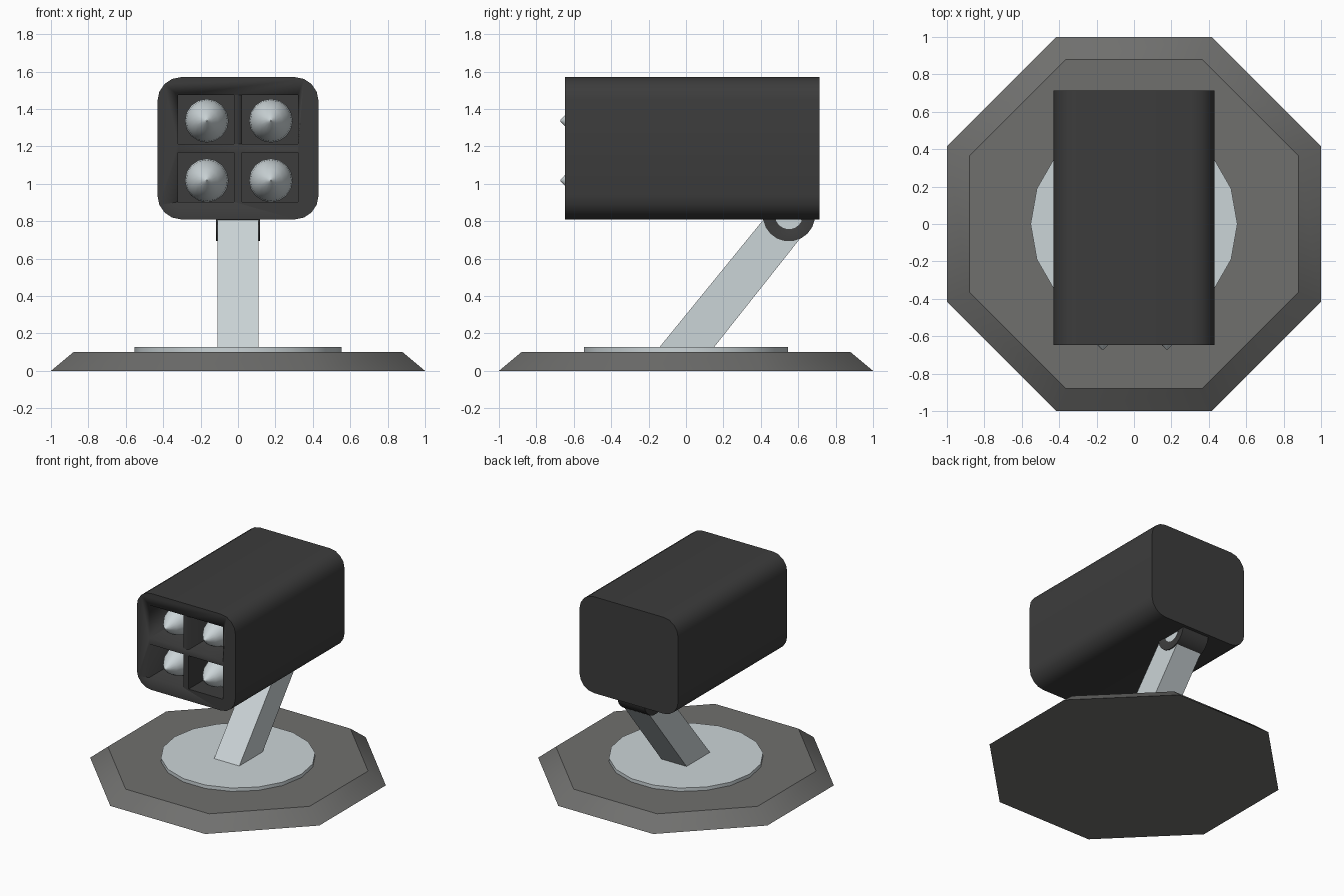
import bpy, bmesh
from math import pi, cos, sin, tan, radians

if "Cube" in bpy.data.objects:
    bpy.data.objects.remove(bpy.data.objects["Cube"])


def material(name, r, g, b):
    m = bpy.data.materials.new(name)
    m.diffuse_color = (r, g, b, 1)
    m.use_nodes = True
    m.node_tree.nodes["Principled BSDF"].inputs["Base Color"].default_value = m.diffuse_color
    return m


DARK = material("dark", 0.045, 0.045, 0.045)
MID = material("mid_grey", 0.16, 0.16, 0.155)
LIGHT = material("light", 0.60, 0.66, 0.68)


def loft(name, rings, mat, angle=35):
    """Join equal-length rings of points into a capped solid."""
    bm = bmesh.new()
    loops = [[bm.verts.new(p) for p in ring] for ring in rings]
    n = len(loops[0])
    for a, b in zip(loops, loops[1:]):
        for i in range(n):
            j = (i + 1) % n
            bm.faces.new((a[i], a[j], b[j], b[i]))
    bm.faces.new(loops[0])
    bm.faces.new(loops[-1])
    bmesh.ops.recalc_face_normals(bm, faces=bm.faces)
    me = bpy.data.meshes.new(name)
    bm.to_mesh(me)
    bm.free()
    ob = bpy.data.objects.new(name, me)
    bpy.context.collection.objects.link(ob)
    if mat:
        me.materials.append(mat)
    bpy.ops.object.select_all(action='DESELECT')
    ob.select_set(True)
    bpy.context.view_layer.objects.active = ob
    bpy.ops.object.shade_smooth_by_angle(angle=radians(angle))
    return ob


def circle(r, n, start=0.0):
    return [(r * cos(start + 2 * pi * i / n), r * sin(start + 2 * pi * i / n)) for i in range(n)]


# Octagonal base plate with sloped rim
K = 1 / cos(pi / 8)
loft("base_plate", [[(x, y, z) for x, y in circle(r * K, 8, pi / 8)]
                    for r, z in ((1.0, 0.0), (0.88, 0.1))], MID)

# Turntable disc
loft("turntable", [[(x, y, z) for x, y in circle(0.553, 18)] for z in (0.09, 0.127)], LIGHT)

# Slanted support arm
arm = [(-0.155, 0.11), (0.137, 0.11), (0.66, 0.77), (0.55, 0.86), (0.456, 0.86)]
loft("support_arm", [[(x, y, z) for y, z in arm] for x in (-0.11, 0.11)], LIGHT)

# Hinge barrel with dished ends
hinge = [(-0.10, 0.06), (-0.117, 0.085), (-0.117, 0.14), (0.117, 0.14), (0.117, 0.085), (0.10, 0.06)]
loft("hinge", [[(x, 0.55 + a, 0.832 + b) for a, b in circle(r, 20, pi / 20)]
               for x, r in hinge], DARK, 60)

# Launcher housing: rounded box profile along y
W, Z0, Z1, R, SEG = 0.43, 0.81, 1.57, 0.125, 4
profile = []
for q, (cx, cz) in enumerate(((W - R, Z1 - R), (R - W, Z1 - R), (R - W, Z0 + R), (W - R, Z0 + R))):
    for s in range(SEG + 1):
        t = (q + s / SEG) * pi / 2
        profile.append((cx + R * cos(t), cz + R * sin(t)))
housing = loft("housing", [[(x, y, z) for x, z in profile] for y in (-0.647, 0.713)], DARK)

# Four square tubes cut in the front, each holding a rocket
nose = [(-0.672, 0.003), (-0.65, 0.026), (-0.61, 0.06), (-0.56, 0.09),
        (-0.50, 0.11), (-0.44, 0.117), (0.30, 0.117)]
for side, x0, x1, rx in (("left", -0.32, -0.022, -0.167), ("right", 0.022, 0.32, 0.176)):
    for row, z0, z1, rz in (("lower", 0.903, 1.166, 1.018), ("upper", 1.213, 1.474, 1.337)):
        square = [(x0, z0), (x1, z0), (x1, z1), (x0, z1)]
        cutter = loft(f"tube_cutter_{row}_{side}",
                      [[(x, y, z) for x, z in square] for y in (-0.8, 0.25)], None)
        mod = housing.modifiers.new("tube", 'BOOLEAN')
        mod.operation, mod.object, mod.solver = 'DIFFERENCE', cutter, 'EXACT'
        bpy.context.view_layer.objects.active = housing
        bpy.ops.object.modifier_apply(modifier=mod.name)
        bpy.data.objects.remove(cutter)
        loft(f"rocket_{row}_{side}", [[(rx + a, y, rz + b) for a, b in circle(r, 16)]
                                      for y, r in nose], LIGHT)
